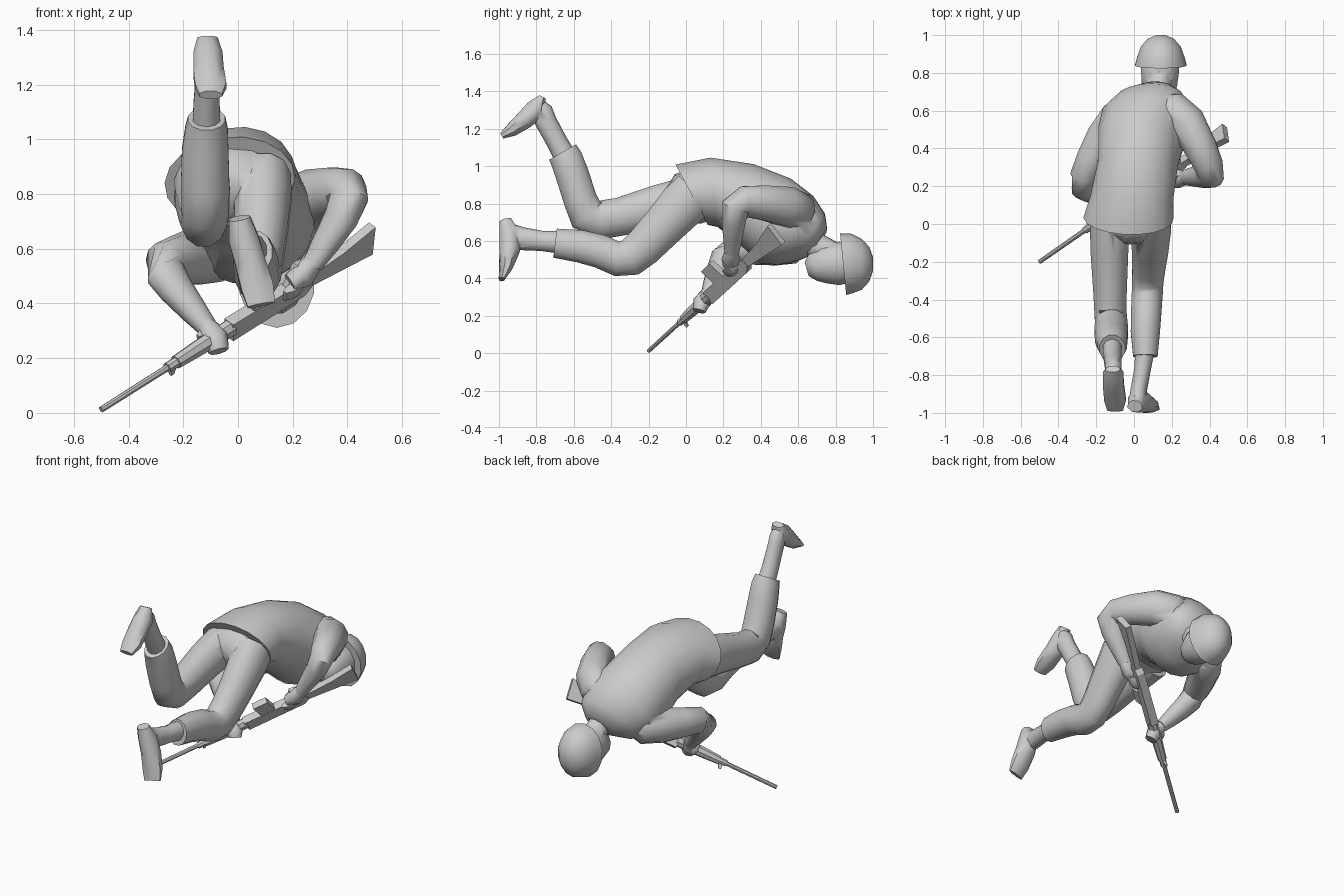
import bpy, bmesh, math
from mathutils import Vector as V

grey = bpy.data.materials.new("plain grey")
grey.diffuse_color = (0.6, 0.6, 0.6, 1)


def smooth(ob, angle):
    bpy.ops.object.select_all(action='DESELECT')
    ob.select_set(True)
    bpy.context.view_layer.objects.active = ob
    bpy.ops.object.shade_smooth_by_angle(angle=math.radians(angle))


def finish(name, bm, angle=50):
    bmesh.ops.recalc_face_normals(bm, faces=bm.faces)
    me = bpy.data.meshes.new(name)
    bm.to_mesh(me)
    bm.free()
    me.materials.append(grey)
    ob = bpy.data.objects.new(name, me)
    bpy.context.collection.objects.link(ob)
    smooth(ob, angle)
    return ob


def loft(name, rings, n=12, side=(1, 0, 0), angle=50):
    """Skin elliptical rings: (centre, half width, half depth[, normal[, side]])."""
    bm = bmesh.new()
    loops = []
    for i, r in enumerate(rings):
        a, b = rings[max(i - 1, 0)][0], rings[min(i + 1, len(rings) - 1)][0]
        nrm = V(r[3]) if len(r) > 3 else V(b) - V(a)
        nrm.normalize()
        s = V(r[4]) if len(r) > 4 else V(side)
        s = (s - nrm * s.dot(nrm)).normalized()
        u = nrm.cross(s)
        loops.append([bm.verts.new(V(r[0]) + s * r[1] * math.cos(t) + u * r[2] * math.sin(t))
                      for t in [2 * math.pi * (k + .5) / n for k in range(n)]])
    for p, q in zip(loops, loops[1:]):
        for k in range(n):
            bm.faces.new((p[k], p[(k + 1) % n], q[(k + 1) % n], q[k]))
    bm.faces.new(loops[0])
    bm.faces.new(loops[-1])
    return finish(name, bm, angle)


def weld(base, *others):
    """Merge overlapping parts into one skin."""
    for o in others:
        m = base.modifiers.new("weld", 'BOOLEAN')
        m.operation, m.solver, m.object = 'UNION', 'EXACT', o
        bpy.context.view_layer.objects.active = base
        bpy.ops.object.modifier_apply(modifier=m.name)
        bpy.data.objects.remove(o)
    smooth(base, 50)


# Jacket, rolled so that the right shoulder is high
jacket = loft("jacket", [
    ((-.03, .03, .847), .24, .183, (0, .88, .47), (1, 0, .18)),
    ((-.01, .15, .86), .222, .185, (0, 1, .1), (1, 0, .22)),
    ((.02, .32, .80), .215, .215, (.05, 1, -.2), (1, 0, .32)),
    ((.045, .48, .705), .235, .243, (.1, 1, -.35), (1, 0, .45)),
    ((.06, .59, .657), .235, .20, (.1, 1, -.5), (1, 0, .5)),
    ((.085, .67, .62), .185, .138, (.1, 1, -.6), (1, 0, .5)),
    ((.11, .715, .595), .10, .075, (.1, 1, -.6), (1, 0, .5))], 18)

# Trousers: seat and both legs
seat = loft("trousers", [
    ((-.025, .09, .85), .20, .15, (0, .88, .47), (1, 0, .1)),
    ((-.025, .01, .825), .20, .15, (0, .88, .47), (1, 0, .1)),
    ((-.02, -.05, .79), .16, .11, (0, .88, .47)),
    ((-.02, -.08, .77), .10, .06, (0, .88, .47))], 14)
left_leg = loft("left_trouser_leg", [
    ((-.13, .02, .82), .108, .13), ((-.13, -.15, .785), .103, .118),
    ((-.127, -.35, .73), .092, .106), ((-.125, -.46, .712), .088, .108),
    ((-.12, -.53, .737), .088, .103, (0, -.6, .7)), ((-.12, -.565, .82), .092, .093),
    ((-.12, -.61, .96), .088, .092), ((-.115, -.64, 1.04), .08, .09),
    ((-.115, -.66, 1.075), .07, .086)])
right_leg = loft("right_trouser_leg", [
    ((.09, .05, .86), .107, .13), ((.09, -.02, .79), .109, .132),
    ((.085, -.13, .67), .10, .117), ((.078, -.23, .565), .09, .108),
    ((.073, -.30, .51), .086, .104, (0, -.8, -.4)), ((.07, -.37, .505), .085, .097, (0, -1, .1)),
    ((.065, -.46, .545), .083, .093), ((.06, -.57, .572), .08, .09),
    ((.06, -.70, .588), .067, .081)])
weld(seat, left_leg, right_leg)

# Boots: shaft and foot welded together
left_boot = loft("left_boot", [
    ((-.115, -.63, 1.02), .055, .062), ((-.115, -.69, 1.13), .05, .056),
    ((-.11, -.75, 1.24), .046, .058), ((-.11, -.775, 1.30), .046, .06),
    ((-.11, -.785, 1.34), .035, .03)], 10)
weld(left_boot, loft("left_foot", [
    ((-.112, -.768, 1.37), .04, .02), ((-.11, -.80, 1.305), .058, .062),
    ((-.108, -.86, 1.25), .06, .054), ((-.10, -.93, 1.195), .062, .04),
    ((-.10, -.985, 1.162), .045, .018)], 8))
right_boot = loft("right_boot", [
    ((.06, -.65, .592), .055, .063), ((.045, -.77, .60), .046, .054),
    ((.025, -.88, .612), .045, .062), ((.015, -.95, .635), .045, .062)], 10)
weld(right_boot, loft("right_foot", [
    ((.005, -.965, .712), .042, .033), ((.02, -.943, .64), .058, .059),
    ((.045, -.943, .55), .06, .059), ((.07, -.962, .46), .064, .038),
    ((.085, -.985, .395), .055, .016)], 8, (1, 0, -.2)))

# Sleeves, bent at the elbows
right_sleeve = loft("right_sleeve", [
    ((.14, .635, .72), .06, .07), ((.20, .605, .752), .10, .11),
    ((.28, .535, .785), .103, .11),
    ((.35, .41, .805), .09, .095), ((.395, .31, .81), .08, .085),
    ((.405, .265, .785), .07, .08, (-.2, -.4, -1)), ((.375, .255, .71), .062, .068),
    ((.32, .25, .62), .05, .055), ((.27, .245, .54), .036, .042)], 12, (.8, .5, 0))
left_sleeve = loft("left_sleeve", [
    ((-.03, .60, .60), .06, .07), ((-.085, .56, .59), .10, .115),
    ((-.16, .46, .57), .095, .105),
    ((-.22, .35, .56), .085, .09), ((-.265, .25, .55), .075, .08),
    ((-.265, .205, .51), .07, .08, (.5, -.5, -.7)), ((-.225, .175, .45), .06, .068),
    ((-.16, .14, .37), .048, .052), ((-.11, .115, .31), .035, .04)], 12, (.6, -.6, 0))
weld(jacket, right_sleeve, left_sleeve)

# Neck, head and helmet
neck = loft("neck", [((.12, .66, .60), .075, .075), ((.13, .70, .575), .068, .068),
                     ((.135, .79, .52), .068, .073)], 10)
head = loft("head", [
    ((.135, .645, .45), .04, .04), ((.135, .68, .46), .078, .08),
    ((.135, .74, .478), .097, .11), ((.138, .82, .48), .105, .12),
    ((.14, .88, .48), .095, .105)], 12)
weld(head, neck)
loft("helmet", [
    ((.142, .84, .475), .14, .165, (0, 1, .1)), ((.142, .885, .48), .128, .16, (0, 1, .03)),
    ((.142, .94, .475), .108, .136, (0, 1, 0)), ((.142, .98, .475), .072, .092, (0, 1, 0)),
    ((.142, 1, .477), .025, .035, (0, 1, 0))], 14)

# Rifle frame: a runs from muzzle to butt, d towards the magazine
muzzle = V((-.5, -.2, .012))
a = V((.73, .507, .462)).normalized()
d = V((0, -.67, .74))
d = (d - a * d.dot(a)).normalized()
s = a.cross(d)


def at(t, down=0, out=0):
    return muzzle + a * t + d * down + s * out


def rod(name, sections, n=8):
    loft(name, [(at(t, o), w, h, a) for t, o, w, h in sections], n, s, 35)


def block(name, profile, w):
    """Extrude a (length, drop) profile across the rifle."""
    bm = bmesh.new()
    l, r = ([bm.verts.new(at(t, o, x)) for t, o in profile] for x in (-w, w))
    bm.faces.new(l)
    bm.faces.new(r[::-1])
    for i in range(len(l)):
        j = (i + 1) % len(l)
        bm.faces.new((l[i], r[i], r[j], l[j]))
    finish(name, bm, 20)


rod("barrel", [(0, 0, .012, .012), (.38, 0, .013, .013)])
rod("gas_block", [(.33, 0, .02, .02), (.385, 0, .02, .02)])
block("front_sight", [(.35, 0), (.345, -.045), (.36, -.045), (.38, 0)], .006)
rod("hand_guard", [(.375, 0, .026, .026), (.48, 0, .03, .032), (.65, 0, .032, .036)])
block("receiver", [(.64, -.045), (1.0, -.045), (1.04, -.02), (1.04, .025), (.64, .035)], .024)
block("magazine", [(.75, .03), (.84, .03), (.83, .125), (.74, .125)], .02)
block("pistol_grip", [(.92, .02), (.97, .02), (1.02, .10), (.975, .11)], .016)
block("butt_stock", [(1.03, -.025), (1.345, -.06), (1.36, .065), (1.2, .035), (1.03, .025)], .018)


# Hands: palm and wrapped fingers
def hand(name, wrist, palm, tip, t0, base, sgn):
    palm_ob = loft(name, [(wrist, .034, .038), (palm, .052, .047), (tip, .038, .034)], 8, a)
    weld(palm_ob, loft("fingers", [
        (at(t0, base, sgn * .035), .045, .02), (at(t0, base - .035, sgn * .034), .045, .018),
        (at(t0, base - .055, sgn * .012), .04, .012)], 8, a))


hand("right_hand", (.275, .245, .55), (.235, .24, .50), (.19, .23, .475), .93, .05, 1)
hand("left_hand", (-.115, .118, .32), (-.085, .085, .275), (-.07, .07, .225), .56, .02, -1)
